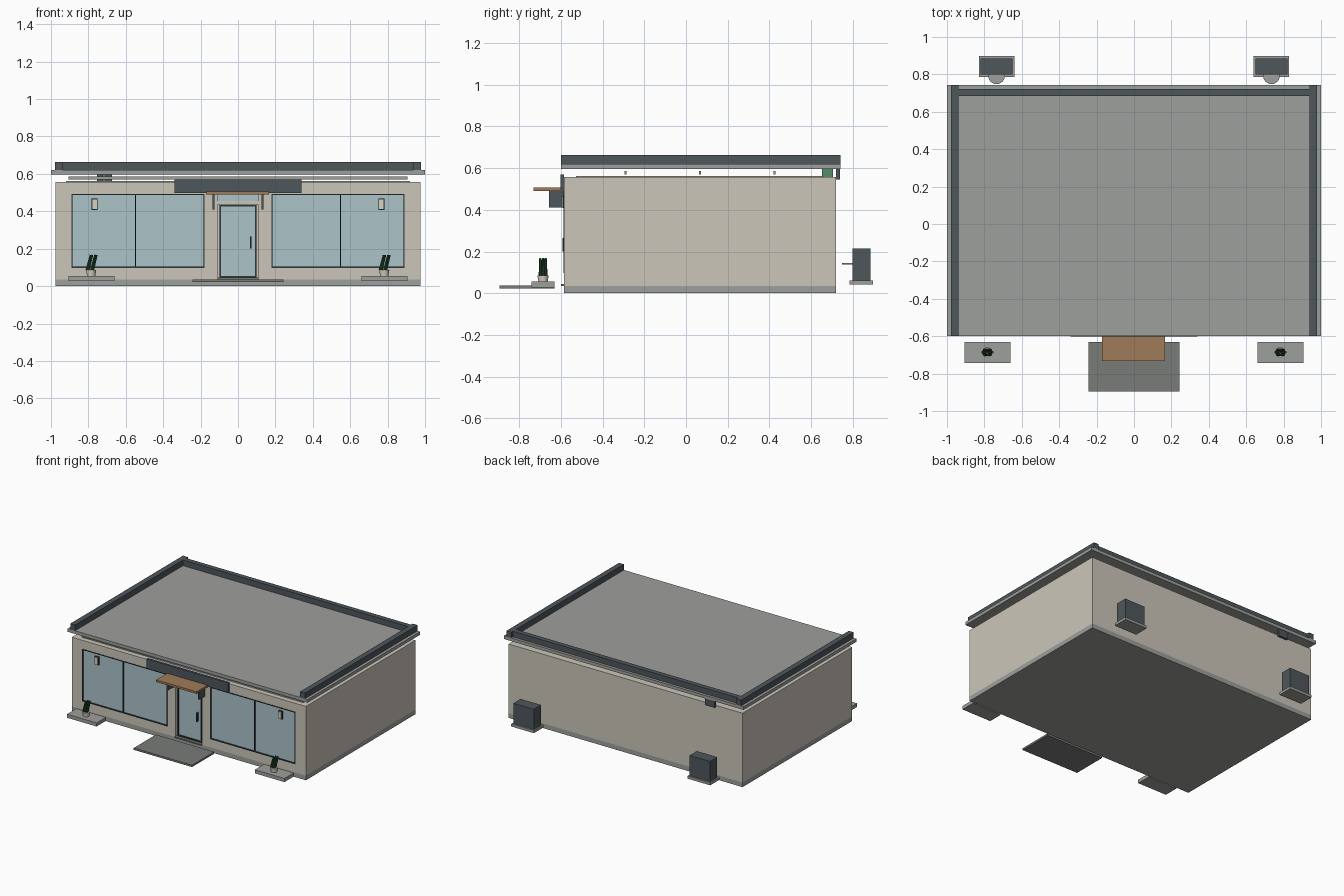
import bpy
import math
from mathutils import Vector

cube = bpy.data.objects.get("Cube")
if cube:
    bpy.data.objects.remove(cube)


def material(name, *srgb):
    """Flat material from 0-255 sRGB values."""
    lin = [((c / 255 + 0.055) / 1.055) ** 2.4 for c in srgb] + [1]
    mat = bpy.data.materials.new(name)
    mat.use_nodes = True
    mat.diffuse_color = lin
    bsdf = mat.node_tree.nodes["Principled BSDF"]
    bsdf.inputs["Base Color"].default_value = lin
    bsdf.inputs["Roughness"].default_value = 0.8
    return mat


BEIGE = material("beige plaster", 204, 198, 186)
GREY = material("light concrete", 158, 160, 156)
PAVING = material("dark paving", 121, 124, 120)
DARK = material("dark slate metal", 78, 87, 92)
FRAME = material("window frame charcoal", 48, 56, 62)
GLASS = material("pale blue glass", 172, 195, 201)
WOOD = material("warm wood", 160, 124, 88)
LEAF = material("dark green leaf", 38, 76, 48)
SIGN = material("sign green", 82, 140, 104)
LAMP = material("pale lamp", 218, 210, 194)


def finish(obj, name, mat):
    obj.name = obj.data.name = name
    obj.data.materials.append(mat)
    return obj


def box(name, mat, x, y, z):
    """Box from (min, max) ranges along each axis."""
    bpy.ops.mesh.primitive_cube_add(size=1)
    obj = bpy.context.object
    size = Vector((x[1] - x[0], y[1] - y[0], z[1] - z[0]))
    mid = Vector((x[0] + x[1], y[0] + y[1], z[0] + z[1])) / 2
    for v in obj.data.vertices:
        v.co = v.co * size
    obj.location = mid
    return finish(obj, name, mat)


def pair(name, mat, x, y, z):
    """Two boxes mirrored across the centre line."""
    box("left_" + name, mat, x, y, z)
    box("right_" + name, mat, (-x[1], -x[0]), y, z)


def cylinder(name, mat, r1, r2, depth, loc, sides=16, tilt=0):
    bpy.ops.mesh.primitive_cone_add(vertices=sides, radius1=r1, radius2=r2, depth=depth,
                                    location=loc, rotation=(0, tilt, 0))
    return finish(bpy.context.object, name, mat)


# Shell: foundation, solid walls, and a front wall left open for glazing
FRONT, BACK, SIDE, TOP = -0.585, 0.72, 0.976, 0.557
FACE = (FRONT, -0.545)
box("foundation", GREY, (-SIDE, SIDE), (FRONT, BACK), (0, 0.035))
box("back_wall", BEIGE, (-SIDE, SIDE), (0.67, BACK), (0.035, TOP))
pair("side_wall", BEIGE, (0.926, SIDE), (FRONT, 0.67), (0.035, TOP))
pair("front_end_pier", BEIGE, (0.89, 0.926), FACE, (0.035, TOP))
pair("window_sill_wall", BEIGE, (0.18, 0.89), FACE, (0.035, 0.1))
pair("entrance_pier", BEIGE, (0.11, 0.18), FACE, (0.035, 0.49))
box("front_lintel", BEIGE, (-0.89, 0.89), FACE, (0.49, TOP))
box("ceiling", GREY, (-0.92, 0.92), (-0.527, 0.66), (0.55, 0.563))

# Shop windows: glass with slim frames and a centre mullion
pair("window_glass", GLASS, (0.18, 0.89), (-0.578, -0.568), (0.1, 0.49))
RIM = (-0.588, -0.565)
for bar_name, x in (("inner_jamb", 0.179), ("mullion", 0.545), ("outer_jamb", 0.885)):
    pair("window_" + bar_name, FRAME, (x, x + 0.006), RIM, (0.1, 0.49))
for bar_name, z in (("bottom_rail", 0.098), ("top_rail", 0.486)):
    pair("window_" + bar_name, FRAME, (0.18, 0.89), RIM, (z, z + 0.006))

# Entrance door with frame, handle, transom and threshold
box("door_glass", GLASS, (-0.095, 0.095), (-0.572, -0.562), (0.05, 0.43))
pair("door_stile", FRAME, (0.09, 0.1), (-0.578, -0.558), (0.045, 0.436))
for bar_name, z in (("bottom_rail", 0.045), ("top_rail", 0.426)):
    box("door_" + bar_name, FRAME, (-0.09, 0.09), (-0.578, -0.558), (z, z + 0.01))
box("door_handle", FRAME, (0.064, 0.071), (-0.592, -0.572), (0.2, 0.266))
box("door_header", BEIGE, (-0.11, 0.11), (-0.58, -0.55), (0.437, 0.456))
box("transom_glass", GLASS, (-0.11, 0.11), (-0.572, -0.562), (0.456, 0.49))
box("threshold", PAVING, (-0.11, 0.11), (-0.6, -0.55), (0.035, 0.045))

# Sign board and wooden canopy on brackets
box("sign_board", DARK, (-0.34, 0.34), (-0.602, FRONT), (0.497, 0.57))
box("canopy", WOOD, (-0.17, 0.167), (-0.732, -0.585), (0.491, 0.507))
pair("canopy_bracket", DARK, (0.125, 0.136), (-0.657, -0.585), (0.41, 0.491))
pair("wall_lamp_back", FRAME, (0.75, 0.782), (-0.592, -0.578), (0.408, 0.467))
pair("wall_lamp", LAMP, (0.753, 0.779), (-0.598, -0.592), (0.411, 0.464))

# Roof slab raised above the walls, parapet on three sides
box("roof_slab", GREY, (-1, 1), (-0.6, 0.742), (0.597, 0.621))
pair("side_parapet", DARK, (0.938, 0.979), (-0.6, 0.742), (0.621, 0.664))
box("back_parapet", DARK, (-0.938, 0.938), (0.685, 0.722), (0.621, 0.664))

# Light strips in the roof gap, rear outlet and small green sign
for i, y in enumerate((-0.29, 0.067, 0.425)):
    box(f"light_strip_{i + 1}", GREY, (-0.905, 0.905), (y - 0.005, y + 0.005), (0.57, 0.586))
box("rear_outlet", DARK, (-0.755, -0.675), (0.72, 0.738), (0.545, 0.597))
box("gap_sign", SIGN, (-0.725, -0.705), (0.652, 0.706), (0.553, 0.597))

# Entrance paving
box("entrance_pad", PAVING, (-0.243, 0.243), (-0.895, -0.63), (0.022, 0.036))

# Planter slabs, pots and leaning leaves
pair("planter_slab", GREY, (0.66, 0.907), (-0.742, -0.63), (0.028, 0.055))
for label, x in (("left", 0.782), ("right", -0.785)):
    y = -0.686
    pot = cylinder(label + "_pot", LAMP, 0.022, 0.027, 0.032, (x, y, 0.07))
    bpy.ops.object.shade_smooth_by_angle()
    for i in range(6):
        a = math.tau * i / 6
        spot = (x + 0.003 + 0.016 * math.cos(a), y + 0.015 * math.sin(a), 0.126)
        cylinder(f"{label}_leaf_{i + 1}", LEAF, 0.008, 0.006, 0.084, spot, 6, 0.25)

# Rear cooling units: plinth, body and fan disc
pair("unit_plinth", GREY, (0.64, 0.83), (0.785, 0.897), (0.042, 0.062))
pair("unit_body", DARK, (0.65, 0.82), (0.799, 0.885), (0.062, 0.215))
for label, x in (("left", 0.735), ("right", -0.735)):
    cylinder(label + "_unit_fan", GREY, 0.045, 0.045, 0.008, (x, 0.793, 0.142), 24)
    bpy.ops.object.shade_smooth_by_angle()
